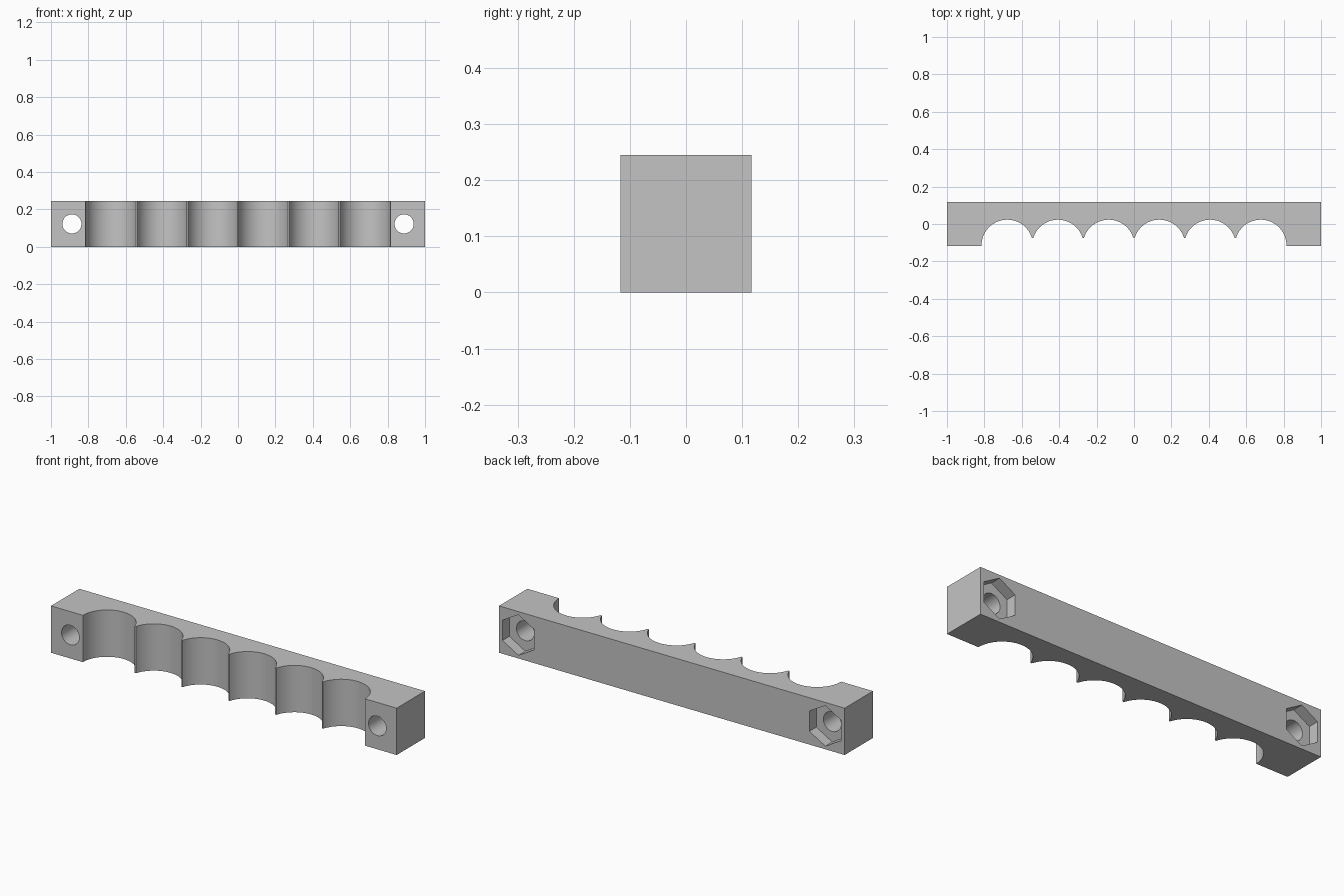
import bpy
import bmesh
from math import pi, sin, cos, acos, radians
from mathutils import Matrix

HALF_DEPTH, HEIGHT = 0.117, 0.245
PITCH, RADIUS, ARC_Y = 0.271, 0.138, -0.115
SLOTS, STEPS = 6, 32
RIDGE = 0.0035          # half width of the flat tip between slots
BOLT_X, BOLT_R = 0.888, 0.051
NUT_R, NUT_DEPTH = 0.106, 0.057

cube = bpy.data.objects.get("Cube")
if cube:
    bpy.data.objects.remove(cube, do_unlink=True)

grey = bpy.data.materials.new("plain grey")
grey.use_nodes = True
colour = (0.55, 0.55, 0.55, 1)
grey.diffuse_color = colour
grey.node_tree.nodes["Principled BSDF"].inputs["Base Color"].default_value = colour


def add_object(name, bm):
    bmesh.ops.recalc_face_normals(bm, faces=bm.faces)
    mesh = bpy.data.meshes.new(name)
    bm.to_mesh(mesh)
    bm.free()
    mesh.materials.append(grey)
    obj = bpy.data.objects.new(name, mesh)
    bpy.context.collection.objects.link(obj)
    return obj


def add_cutter(name, x, y_min, y_max, radius, sides, turn):
    """Prism lying along y, centred on the height of the bar."""
    bm = bmesh.new()
    bmesh.ops.create_cone(bm, cap_ends=True, segments=sides, radius1=radius,
                          radius2=radius, depth=y_max - y_min,
                          matrix=Matrix.Rotation(turn, 4, 'Z'))
    place = Matrix.Translation((x, (y_min + y_max) / 2, HEIGHT / 2))
    bm.transform(place @ Matrix.Rotation(pi / 2, 4, 'X'))
    obj = add_object(name, bm)
    obj.hide_render = True
    return obj


# Bar outline with a row of round slots along the front
outline = [(1, -HALF_DEPTH), (1, HALF_DEPTH), (-1, HALF_DEPTH), (-1, -HALF_DEPTH)]
tip = acos((PITCH / 2 - RIDGE) / RADIUS)
for i in range(SLOTS):
    centre = (i - (SLOTS - 1) / 2) * PITCH
    start = pi if i == 0 else pi - tip
    end = 0 if i == SLOTS - 1 else tip
    if i == 0:
        outline.append((centre - RADIUS, -HALF_DEPTH))
    for s in range(STEPS + 1):
        a = start + (end - start) * s / STEPS
        outline.append((centre + RADIUS * cos(a), ARC_Y + RADIUS * sin(a)))
outline.append((centre + RADIUS, -HALF_DEPTH))

bm = bmesh.new()
base = bm.faces.new([bm.verts.new((x, y, 0)) for x, y in outline])
top = bmesh.ops.extrude_face_region(bm, geom=[base])["geom"]
bmesh.ops.translate(bm, vec=(0, 0, HEIGHT),
                    verts=[v for v in top if isinstance(v, bmesh.types.BMVert)])
bar = add_object("slotted_clamp_bar", bm)

# Bolt holes and hexagonal nut pockets at both ends
cutters = []
for side in (-1, 1):
    x = side * BOLT_X
    cutters.append(add_cutter("bolt_hole_cutter", x, -0.2, 0.2, BOLT_R, 48, 0))
    cutters.append(add_cutter("nut_pocket_cutter", x, HALF_DEPTH - NUT_DEPTH,
                              0.2, NUT_R, 6, 0))

# Stand each hexagon on a corner
for obj in cutters:
    if obj.name.startswith("nut"):
        zs = [v.co.z for v in obj.data.vertices]
        if max(zs) - min(zs) < 1.9 * NUT_R:
            x = sum(v.co.x for v in obj.data.vertices) / len(zs)
            spin = Matrix.Translation((x, 0, HEIGHT / 2)) @ Matrix.Rotation(pi / 6, 4, 'Y')
            obj.data.transform(spin @ Matrix.Translation((-x, 0, -HEIGHT / 2)))

bpy.ops.object.select_all(action='DESELECT')
bar.select_set(True)
bpy.context.view_layer.objects.active = bar
for obj in cutters:
    mod = bar.modifiers.new("cut", 'BOOLEAN')
    mod.operation, mod.solver, mod.object = 'DIFFERENCE', 'EXACT', obj
    bpy.ops.object.modifier_apply(modifier=mod.name)
    bpy.data.objects.remove(obj, do_unlink=True)

bpy.ops.object.shade_smooth_by_angle(angle=radians(30))
